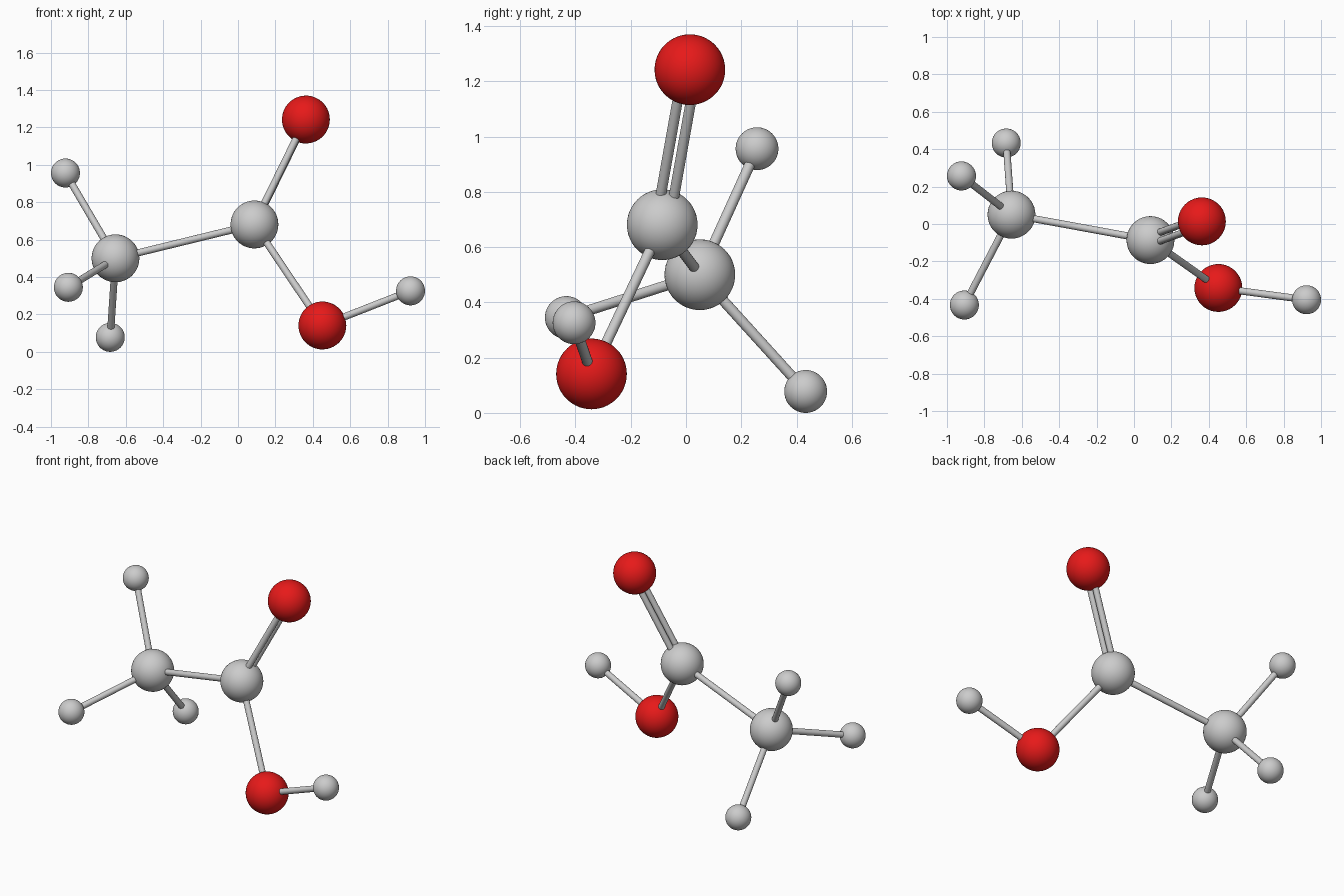
import bpy
from mathutils import Vector

if "Cube" in bpy.data.objects:
    bpy.data.objects.remove(bpy.data.objects["Cube"])

BIG, SMALL, ROD = 0.128, 0.0775, 0.019

red = bpy.data.materials.new("red")
red.diffuse_color = (0.8, 0.01, 0.01, 1)
red.use_nodes = True
red.node_tree.nodes["Principled BSDF"].inputs["Base Color"].default_value = red.diffuse_color

# Atom centres: position, radius, material
atoms = {
    "methyl_carbon": ((-0.655, 0.05, 0.50), BIG, None),
    "acid_carbon": ((0.088, -0.086, 0.681), BIG, None),
    "double_bond_oxygen": ((0.363, 0.014, 1.242), BIG, red),
    "hydroxyl_oxygen": ((0.451, -0.342, 0.141), BIG, red),
    "hydroxyl_hydrogen": ((0.9225, -0.405, 0.326), SMALL, None),
    "methyl_hydrogen_top": ((-0.9225, 0.257, 0.956), SMALL, None),
    "methyl_hydrogen_front": ((-0.907, -0.433, 0.345), SMALL, None),
    "methyl_hydrogen_back": ((-0.683, 0.433, 0.0775), SMALL, None),
}


def ball(name, centre, radius, material):
    bpy.ops.mesh.primitive_ico_sphere_add(subdivisions=4, radius=radius, location=centre)
    ob = bpy.context.object
    ob.name = name
    bpy.ops.object.shade_smooth()
    if material:
        ob.data.materials.append(material)


def rod(name, a, b, shift=Vector()):
    p, q = Vector(atoms[a][0]), Vector(atoms[b][0])
    d = q - p
    bpy.ops.mesh.primitive_cylinder_add(vertices=24, radius=ROD, depth=d.length,
                                        location=(p + q) / 2 + shift)
    ob = bpy.context.object
    ob.name = name
    ob.rotation_euler = d.to_track_quat('Z', 'Y').to_euler()
    bpy.ops.object.shade_smooth_by_angle()


# Atoms
for name, (centre, radius, material) in atoms.items():
    ball(name, centre, radius, material)

# Single bonds
rod("carbon_bond", "methyl_carbon", "acid_carbon")
rod("carbon_oxygen_bond", "acid_carbon", "hydroxyl_oxygen")
rod("hydroxyl_bond", "hydroxyl_oxygen", "hydroxyl_hydrogen")
for side in ("top", "front", "back"):
    rod("methyl_bond_" + side, "methyl_carbon", "methyl_hydrogen_" + side)

# Double bond: two parallel rods either side of the axis
offset = Vector((0, 0.984, -0.176)) * 0.024
for label, sign in (("front", -1), ("back", 1)):
    rod("double_bond_" + label, "acid_carbon", "double_bond_oxygen", offset * sign)
